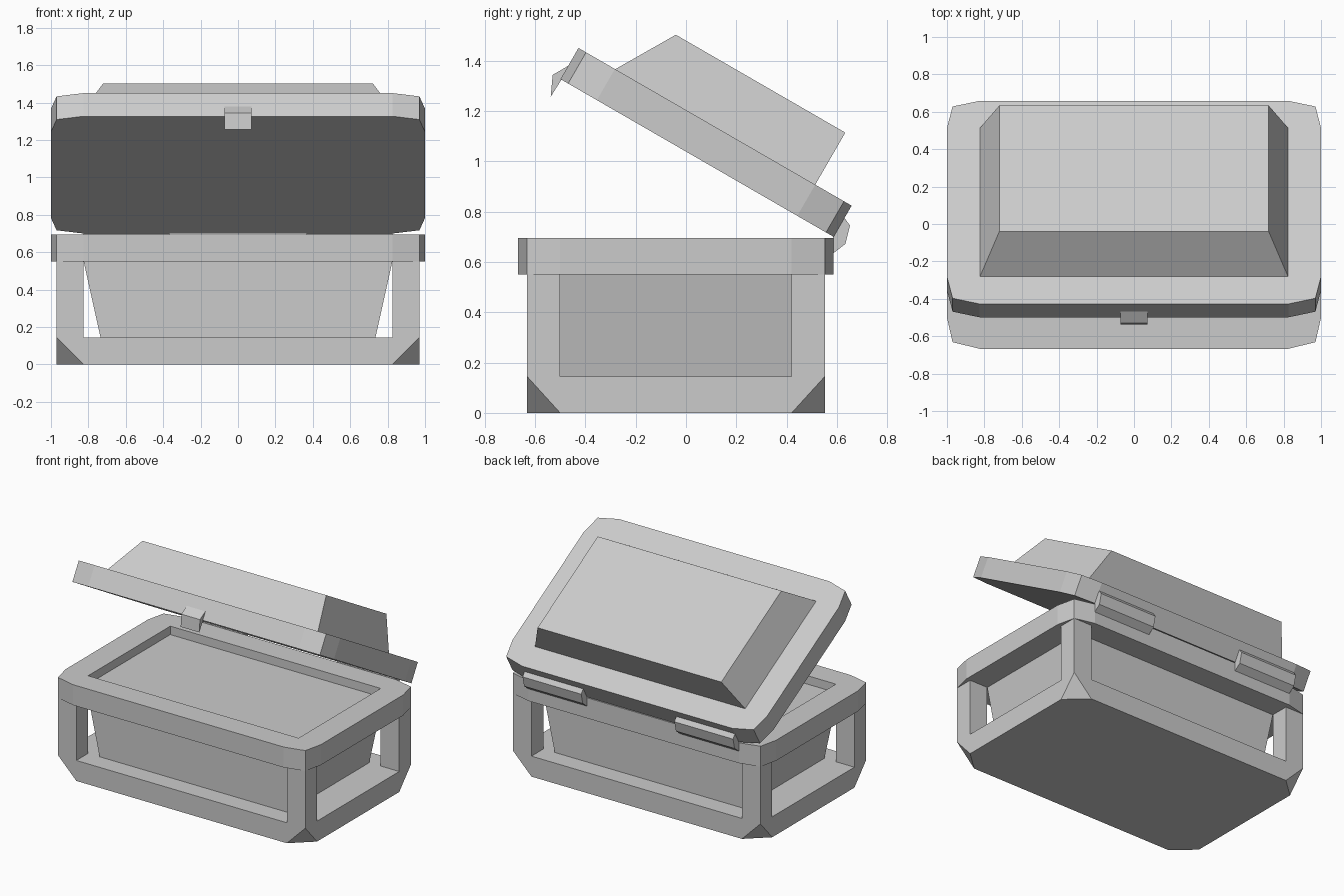
import bpy, bmesh
from math import radians
from mathutils import Matrix, Vector

if "Cube" in bpy.data.objects:
    bpy.data.objects.remove(bpy.data.objects["Cube"])

YC = -0.04                      # centre of the base in y
HX, HY = 0.97, 0.592            # corner half sizes
WX, WY = 0.825, 0.46            # window / opening half sizes


def finish(bm, name, matrix=None):
    bmesh.ops.recalc_face_normals(bm, faces=bm.faces)
    me = bpy.data.meshes.new(name)
    bm.to_mesh(me)
    bm.free()
    ob = bpy.data.objects.new(name, me)
    bpy.context.collection.objects.link(ob)
    if matrix:
        ob.matrix_world = matrix
    return ob


def add_loft(bm, *rings):
    """Closed solid through a stack of equally long point rings."""
    loops = [[bm.verts.new(p) for p in r] for r in rings]
    n = len(loops[0])
    for a, b in zip(loops, loops[1:]):
        for i in range(n):
            j = (i + 1) % n
            bm.faces.new((a[i], a[j], b[j], b[i]))
    bm.faces.new(loops[0][::-1])
    bm.faces.new(loops[-1])


def loft(name, *rings, matrix=None):
    bm = bmesh.new()
    add_loft(bm, *rings)
    return finish(bm, name, matrix)


def rect(x0, x1, y0, y1, z):
    return [(x0, y0, z), (x1, y0, z), (x1, y1, z), (x0, y1, z)]


def rim_ring(z):
    """Rounded outline shared by rim and lid, three points per corner."""
    c = [(WX, -0.627), (HX, -HY), (1.0, -WY)]
    right = c + [(x, -y) for x, y in reversed(c)]
    return [(x, y + YC, z) for x, y in right + [(-x, y) for x, y in reversed(right)]]


def bar(name, profile, x0, x1):
    """Side profile (y, z) extruded along x."""
    return loft(name, *[[(x, y, z) for y, z in profile] for x in (x0, x1)])


# base floor with cut-off lower corners
bm = bmesh.new()
for sx in (-1, 1):
    for sy in (-1, 1):
        for x, y, z in ((HX, HY, 0.145), (WX, HY, 0), (HX, WY, 0)):
            bm.verts.new((sx * x, sy * y + YC, z))
bmesh.ops.convex_hull(bm, input=bm.verts)
bmesh.ops.dissolve_limit(bm, angle_limit=0.01, verts=bm.verts, edges=bm.edges)
finish(bm, "base_floor")

# corner posts
bm = bmesh.new()
for sx in (-1, 1):
    for sy in (-1, 1):
        xs = sorted((sx * WX, sx * HX))
        ys = sorted((sy * WY + YC, sy * HY + YC))
        add_loft(bm, rect(*xs, *ys, 0.145), rect(*xs, *ys, 0.55))
finish(bm, "corner_posts")

# inner tray, tapering towards its left and right foot
y0, y1 = YC - WY, YC + WY
loft("inner_tray", rect(-0.735, 0.735, y0, y1, 0.145), rect(-WX, WX, y0, y1, 0.55))

# rim with shallow recess
rim = loft("rim", rim_ring(0.55), rim_ring(0.695))
cutter = loft("recess_cutter", rect(-WX, WX, y0, y1, 0.635), rect(-WX, WX, y0, y1, 0.8))
cutter.hide_render = True
cutter.hide_viewport = True
mod = rim.modifiers.new("recess", 'BOOLEAN')
mod.operation = 'DIFFERENCE'
mod.object = cutter
mod.solver = 'EXACT'

# open lid, swung 30 degrees about its lower back edge
back = YC + 0.627
hinge = Vector((0, back, 0.70))
swing = (Matrix.Translation(hinge) @ Matrix.Rotation(radians(-30), 4, 'X')
         @ Matrix.Translation((0, -back, 0)))
loft("lid", rim_ring(0), rim_ring(0.143), matrix=swing)
loft("lid_raised_top", rect(-WX, WX, y0, y1, 0.14),
     rect(-0.72, 0.72, y0 + 0.142, y1, 0.382), matrix=swing)

# hinges and front latch
hinge_profile = [(0.63, 0.775), (0.652, 0.745), (0.634, 0.672), (0.585, 0.634), (0.585, 0.70)]
for side, a, b in (("left", -0.825, -0.365), ("right", 0.365, 0.825)):
    bar(side + "_hinge", hinge_profile, a, b)
bar("latch", [(-0.454, 1.388), (-0.53, 1.344), (-0.538, 1.257), (-0.495, 1.325)], -0.073, 0.073)
